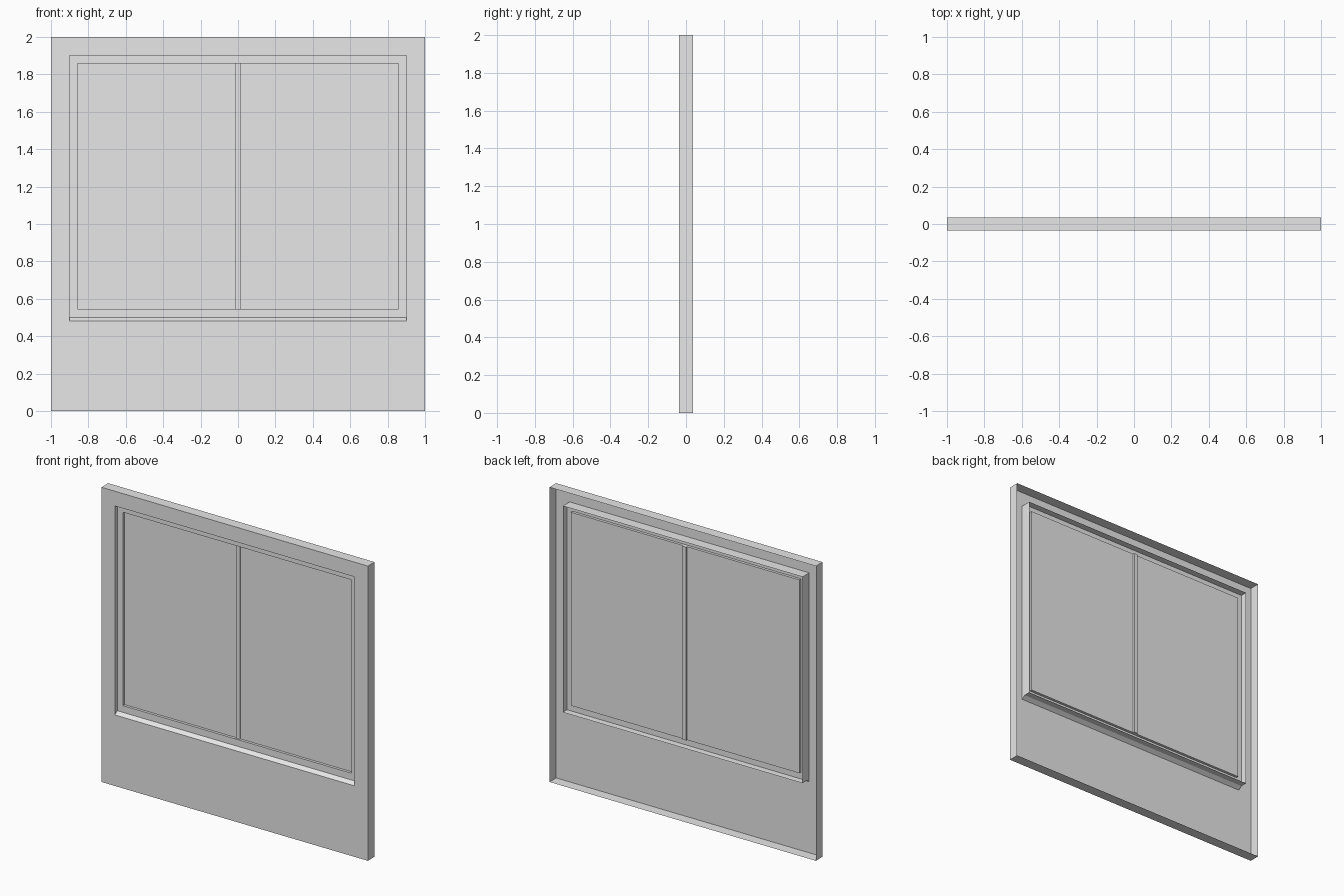
import bpy
import bmesh

if "Cube" in bpy.data.objects:
    bpy.data.objects.remove(bpy.data.objects["Cube"], do_unlink=True)

# Depth planes, from front to back
FRONT, FRAME, GLASS, BACK = -0.036, -0.009, 0.009, 0.036

grey = bpy.data.materials.new("plain_grey")
grey.use_nodes = True
colour = (0.8, 0.8, 0.8, 1)
grey.diffuse_color = colour
grey.node_tree.nodes["Principled BSDF"].inputs["Base Color"].default_value = colour


def nested_rings(name, rings, cap=False):
    """Join rectangles (half width, bottom, top, depth) into a folded sheet."""
    bm = bmesh.new()
    loops = []
    for w, low, high, y in rings:
        corners = [(-w, low), (w, low), (w, high), (-w, high)]
        loops.append([bm.verts.new((x, y, z)) for x, z in corners])
    for a, b in zip(loops, loops[1:]):
        for i in range(4):
            j = (i + 1) % 4
            bm.faces.new((a[i], a[j], b[j], b[i]))
    if cap:
        bm.faces.new(loops[-1])
    mesh = bpy.data.meshes.new(name)
    bm.to_mesh(mesh)
    bm.free()
    mesh.materials.append(grey)
    obj = bpy.data.objects.new(name, mesh)
    bpy.context.collection.objects.link(obj)
    return obj


def opening(y, low=0.5):
    return (0.9, low, 1.9, y)


def pane(y):
    return (0.858, 0.546, 1.858, y)


# Wall sheet with folded edges, open at the back
nested_rings("wall_panel", [(1, 0, 2, BACK), (1, 0, 2, FRONT), opening(FRONT, 0.482)])

# Reveal around the opening, whose bottom is the sloping sill
nested_rings("reveal_and_sill", [opening(FRONT, 0.482), opening(FRAME)])

# Frame box, open at the back
nested_rings("window_frame", [opening(BACK), opening(FRAME), pane(FRAME)])

# Recessed pane
nested_rings("window_pane", [pane(FRAME), pane(GLASS)], cap=True)

# Centre bar standing out on both sides of the pane
nested_rings("mullion", [(0.014, 0.546, 1.858, GLASS + 0.011),
                         (0.014, 0.546, 1.858, GLASS - 0.009)], cap=True)
bar = bpy.data.objects["mullion"]
bm = bmesh.new()
bm.from_mesh(bar.data)
bmesh.ops.holes_fill(bm, edges=bm.edges[:], sides=4)
bmesh.ops.recalc_face_normals(bm, faces=bm.faces[:])
bm.to_mesh(bar.data)
bm.free()
